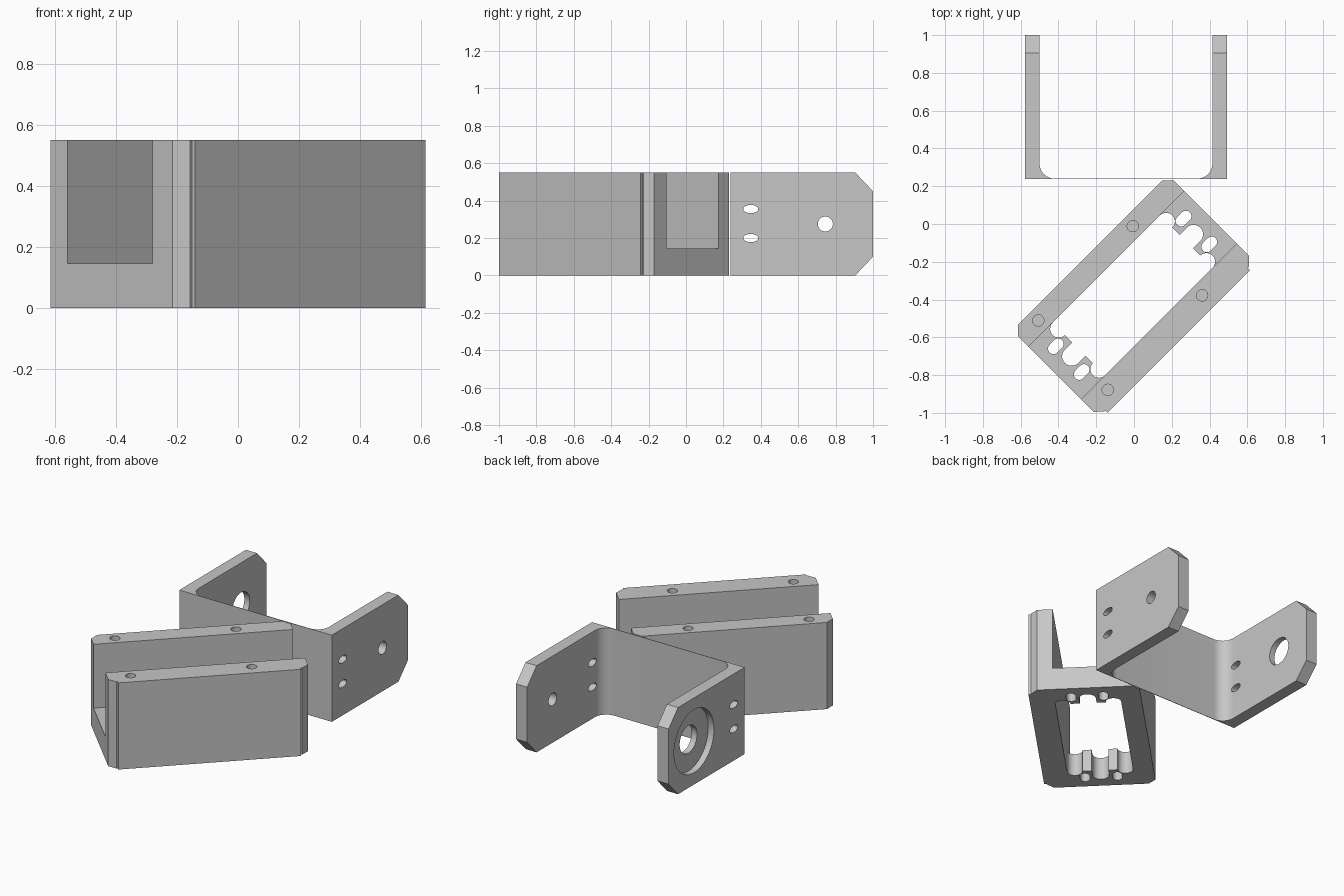
import bpy, bmesh, math
from mathutils import Vector

if "Cube" in bpy.data.objects:
    bpy.data.objects.remove(bpy.data.objects["Cube"])

grey = bpy.data.materials.new("machined_grey")
grey.diffuse_color = (0.57, 0.57, 0.57, 1)
grey.use_nodes = True
grey.node_tree.nodes["Principled BSDF"].inputs["Base Color"].default_value = grey.diffuse_color
H = 0.55
R = math.sqrt(0.5)


def prism(name, loop, sweep):
    """Closed solid: a planar 3D loop swept along a vector."""
    bm = bmesh.new()
    face = bm.faces.new([bm.verts.new(p) for p in loop])
    new = bmesh.ops.extrude_face_region(bm, geom=[face])["geom"]
    bmesh.ops.translate(bm, vec=Vector(sweep),
                        verts=[g for g in new if isinstance(g, bmesh.types.BMVert)])
    bmesh.ops.recalc_face_normals(bm, faces=bm.faces)
    me = bpy.data.meshes.new(name)
    bm.to_mesh(me)
    bm.free()
    ob = bpy.data.objects.new(name, me)
    bpy.context.collection.objects.link(ob)
    me.materials.append(grey)
    return ob


def carve(ob, cutters):
    bpy.context.view_layer.objects.active = ob
    for c in cutters:
        m = ob.modifiers.new("cut", 'BOOLEAN')
        m.operation, m.solver, m.object = 'DIFFERENCE', 'EXACT', c
        bpy.ops.object.modifier_apply(modifier=m.name)
        bpy.data.objects.remove(c)
    bpy.ops.object.select_all(action='DESELECT')
    ob.select_set(True)
    bpy.ops.object.shade_smooth_by_angle(angle=math.radians(30))


def arc(cx, cy, rx, ry, a0, a1, n):
    return [(cx + rx * math.cos(math.radians(a0 + (a1 - a0) * i / n)),
             cy + ry * math.sin(math.radians(a0 + (a1 - a0) * i / n))) for i in range(n + 1)]


def ellipse(cx, cy, rx, ry, n=32):
    return arc(cx, cy, rx, ry, 0, 360, n)[:-1]


# ---- U bracket: two arms with filleted roots joined by a very thin web
Y0, XL, XR, T, F = 0.237, -0.578, 0.493, 0.078, 0.08
web = Y0 + 0.003
left_fillet = arc(XL + T + F, web + F, F, F, 180, 270, 12)
right_fillet = arc(XR - T - F, web + F, F, F, 270, 360, 12)
profile = ([(XL, Y0), (XL, 1), (XL + T, 1)] + left_fillet + right_fillet
           + [(XR - T, 1), (XR, 1), (XR, Y0)])
bracket = prism("u_bracket", [(x, y, 0) for x, y in profile], (0, 0, H))


def x_cut(loop, x0=-0.8, x1=0.8):
    return prism("cutter", [(x0, y, z) for y, z in loop], (x1 - x0, 0, 0))


cy, cz = 0.745, H / 2
cuts = [x_cut([(0.905, H), (0.905, H + .1), (1.1, H + .1), (1.1, 0.345), (1, 0.45)]),
        x_cut([(0.905, 0), (0.905, -.1), (1.1, -.1), (1.1, 0.205), (1, 0.10)])]
cuts += [x_cut(ellipse(0.346, z, 0.04, 0.022)) for z in (0.2, 0.355)]
cuts += [x_cut(ellipse(cy, cz, 0.04, 0.04), 0, 0.8),            # pivot hole
         x_cut(ellipse(cy, cz, 0.087, 0.087), -0.8, 0),         # bearing hole
         x_cut(ellipse(cy, cz, 0.2, 0.2, 48), -0.8, XL + 0.04)]  # counterbore
carve(bracket, cuts)


# ---- Channel housing, turned 45 degrees: u runs lengthwise, v across
def uv(u, v, z):
    return ((u + v) * R, (u - v) * R - 0.385, z)


def z_cut(loop, z0, z1):
    return prism("cutter", [uv(u, v, z0) for u, v in loop], (0, 0, z1 - z0))


V0, V1, VC = -0.207, 0.186, -0.0105
half = [(0.541, -0.329), (0.583, -0.286), (0.583, 0.279), (0.541, 0.319),
        (0.533, 0.319), (0.534, 0.335)]
outline = half + [(-u, v) for u, v in reversed(half)]
housing = prism("channel_housing", [uv(u, v, 0) for u, v in outline], (0, 0, H))

# end of the window: corner lobe, tab, centre lobe, tab, corner lobe
rc, rm, tip = 0.046, 0.05, 0.402
end = (arc(tip, V0 + rc, rc, rc, -90, 90, 12)
       + arc(0.457, VC, rm, rm, -90, 90, 14)
       + arc(tip, V1 - rc, rc, rc, -90, 90, 12))
end.insert(13, (tip, VC - rm))
end.insert(29, (tip, VC + rm))
window = end + [(-u, v) for u, v in reversed(end)]

cuts = [z_cut([(-0.8, V0), (0.8, V0), (0.8, V1), (-0.8, V1)], 0.145, 0.7),
        z_cut(window, -0.1, 0.3)]
for s in (-1, 1):
    for v in (-0.107, 0.086):                                   # slots in the floor
        slot = (arc(s * 0.478 + 0.018, v, 0.029, 0.029, -90, 90, 10)
                + arc(s * 0.478 - 0.018, v, 0.029, 0.029, 90, 270, 10))
        cuts.append(z_cut(slot, -0.1, 0.3))
for u in (-0.447, 0.26):                                        # blind screw holes
    for v in (-0.269, 0.25):
        cuts.append(z_cut(ellipse(u, v, 0.03, 0.03, 24), 0.42, 0.7))
carve(housing, cuts)
